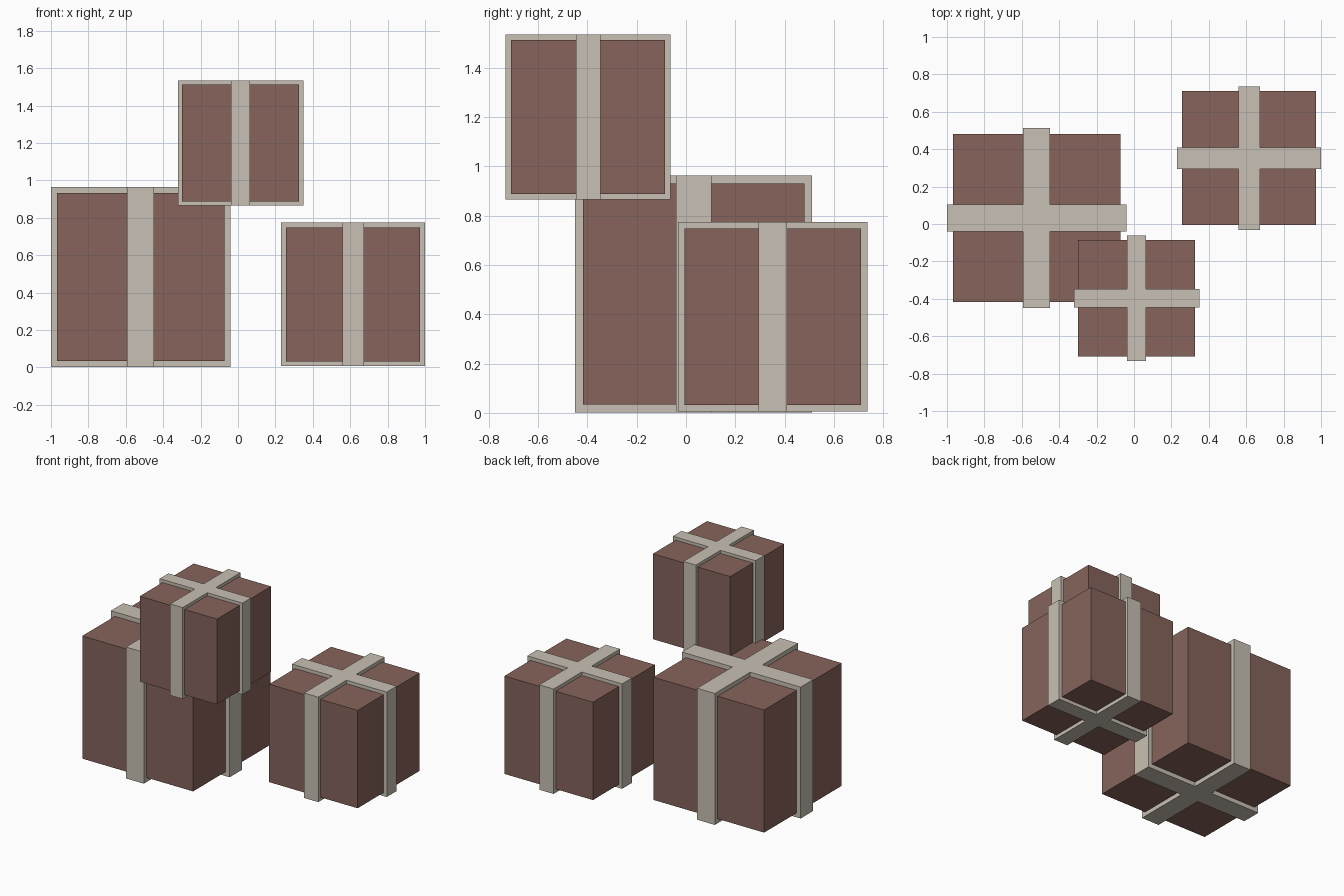
import bpy, bmesh

if "Cube" in bpy.data.objects:
    bpy.data.objects.remove(bpy.data.objects["Cube"])


def make_material(name, rgb):
    mat = bpy.data.materials.new(name)
    mat.diffuse_color = (*rgb, 1.0)
    mat.use_nodes = True
    mat.node_tree.nodes["Principled BSDF"].inputs["Base Color"].default_value = mat.diffuse_color
    return mat


brown = make_material("dusty brown paper", (0.24, 0.127, 0.105))
cream = make_material("cream ribbon", (0.578, 0.527, 0.451))


def add_object(name, bm, center, mat):
    bmesh.ops.recalc_face_normals(bm, faces=bm.faces)
    mesh = bpy.data.meshes.new(name)
    bm.to_mesh(mesh)
    bm.free()
    mesh.materials.append(mat)
    obj = bpy.data.objects.new(name, mesh)
    obj.location = center
    bpy.context.collection.objects.link(obj)


def gift(name, center, size):
    # wrapped box
    bm = bmesh.new()
    bmesh.ops.create_cube(bm, size=size * 14 / 15)
    add_object(name + "_box", bm, center, brown)

    # crossed ribbons: plus-shaped profile extruded over the full height
    h, w = size / 2, size * 0.075
    arm = [(w, -w), (h, -w), (h, w)]
    profile = []
    for _ in range(4):
        profile += arm
        arm = [(-y, x) for x, y in arm]
    bm = bmesh.new()
    base = bm.faces.new([bm.verts.new((x, y, -h)) for x, y in profile])
    top = bmesh.ops.extrude_face_region(bm, geom=[base], use_keep_orig=True)
    verts = [v for v in top["geom"] if isinstance(v, bmesh.types.BMVert)]
    bmesh.ops.translate(bm, verts=verts, vec=(0, 0, size))
    add_object(name + "_ribbon", bm, center, cream)


# three gifts of different sizes
gift("large_gift", (-0.52, 0.031, 0.482), 0.962)
gift("small_gift", (0.014, -0.397, 1.20), 0.67)
gift("medium_gift", (0.615, 0.352, 0.39), 0.768)
